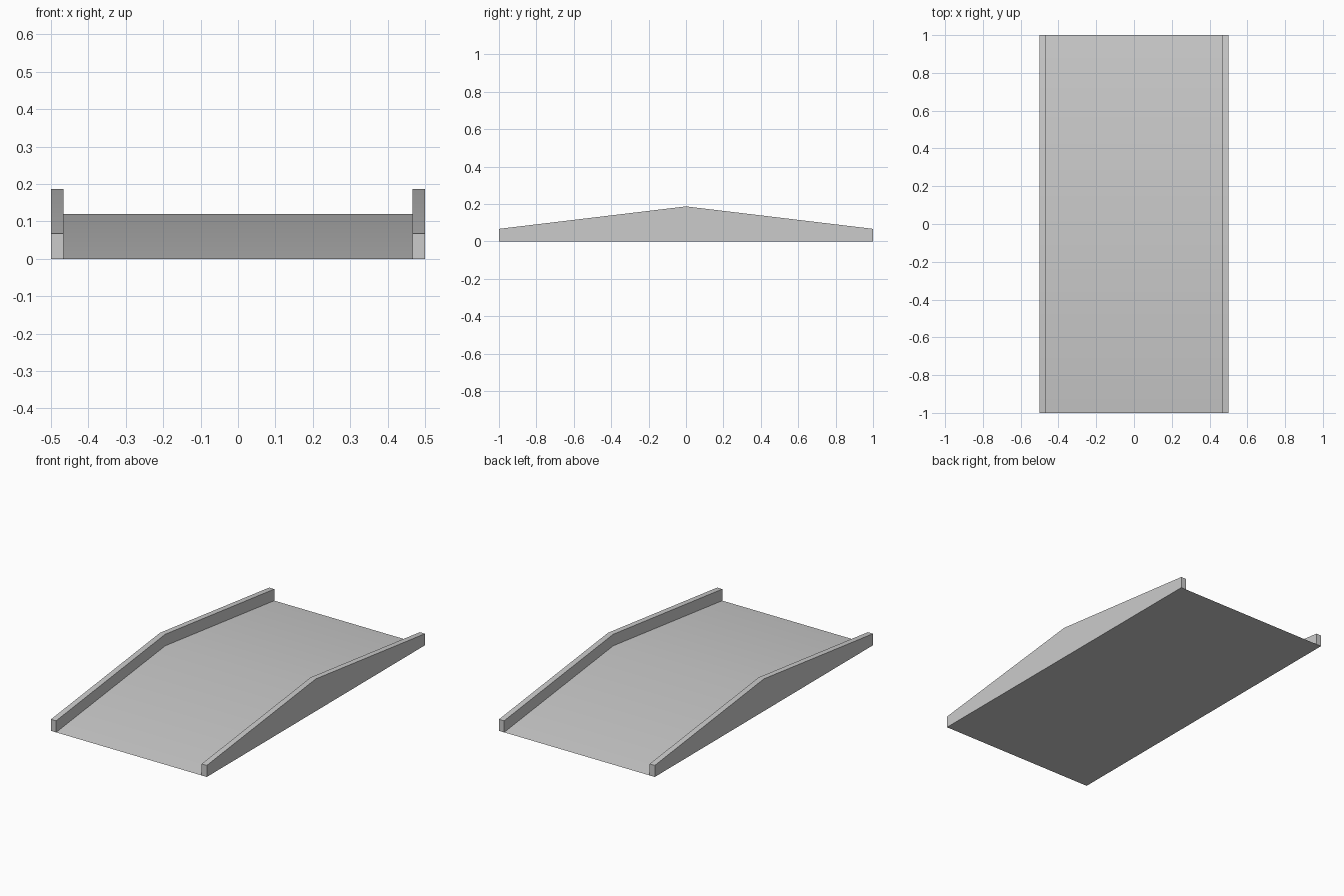
import bpy
import bmesh

# Remove the default cube
cube = bpy.data.objects.get("Cube")
if cube:
    bpy.data.objects.remove(cube, do_unlink=True)

HALF_LENGTH = 1.0
HALF_WIDTH = 0.5
RAIL_WIDTH = 0.033
RISE = 0.12
RAIL_HEIGHT = 0.067

# Single plain material
grey = bpy.data.materials.new("plain_grey")
grey.use_nodes = True
COLOUR = (0.6, 0.6, 0.6, 1)
grey.diffuse_color = COLOUR
grey.node_tree.nodes["Principled BSDF"].inputs["Base Color"].default_value = COLOUR


def extrude_profile(name, profile, x0, x1):
    """Extrude a (y, z) side profile from x0 to x1."""
    bm = bmesh.new()
    face = bm.faces.new([bm.verts.new((x0, y, z)) for y, z in profile])
    grown = bmesh.ops.extrude_face_region(bm, geom=[face])["geom"]
    verts = [v for v in grown if isinstance(v, bmesh.types.BMVert)]
    bmesh.ops.translate(bm, verts=verts, vec=(x1 - x0, 0, 0))
    bmesh.ops.recalc_face_normals(bm, faces=bm.faces)
    mesh = bpy.data.meshes.new(name)
    bm.to_mesh(mesh)
    bm.free()
    mesh.materials.append(grey)
    obj = bpy.data.objects.new(name, mesh)
    bpy.context.collection.objects.link(obj)
    return obj


# Sloping deck with a softly shaded ridge
inner = HALF_WIDTH - RAIL_WIDTH
deck = extrude_profile(
    "deck", [(-HALF_LENGTH, 0), (HALF_LENGTH, 0), (0, RISE)], -inner, inner)

# Side rails following the slope
rail_profile = [(-HALF_LENGTH, 0), (HALF_LENGTH, 0), (HALF_LENGTH, RAIL_HEIGHT),
                (0, RISE + RAIL_HEIGHT), (-HALF_LENGTH, RAIL_HEIGHT)]
rails = [extrude_profile("left_rail", rail_profile, inner, HALF_WIDTH),
         extrude_profile("right_rail", rail_profile, -HALF_WIDTH, -inner)]

# Smooth the gentle ridges while keeping corners sharp
bpy.ops.object.select_all(action="DESELECT")
for obj in [deck] + rails:
    obj.select_set(True)
bpy.context.view_layer.objects.active = deck
bpy.ops.object.shade_smooth_by_angle(angle=0.5236)
